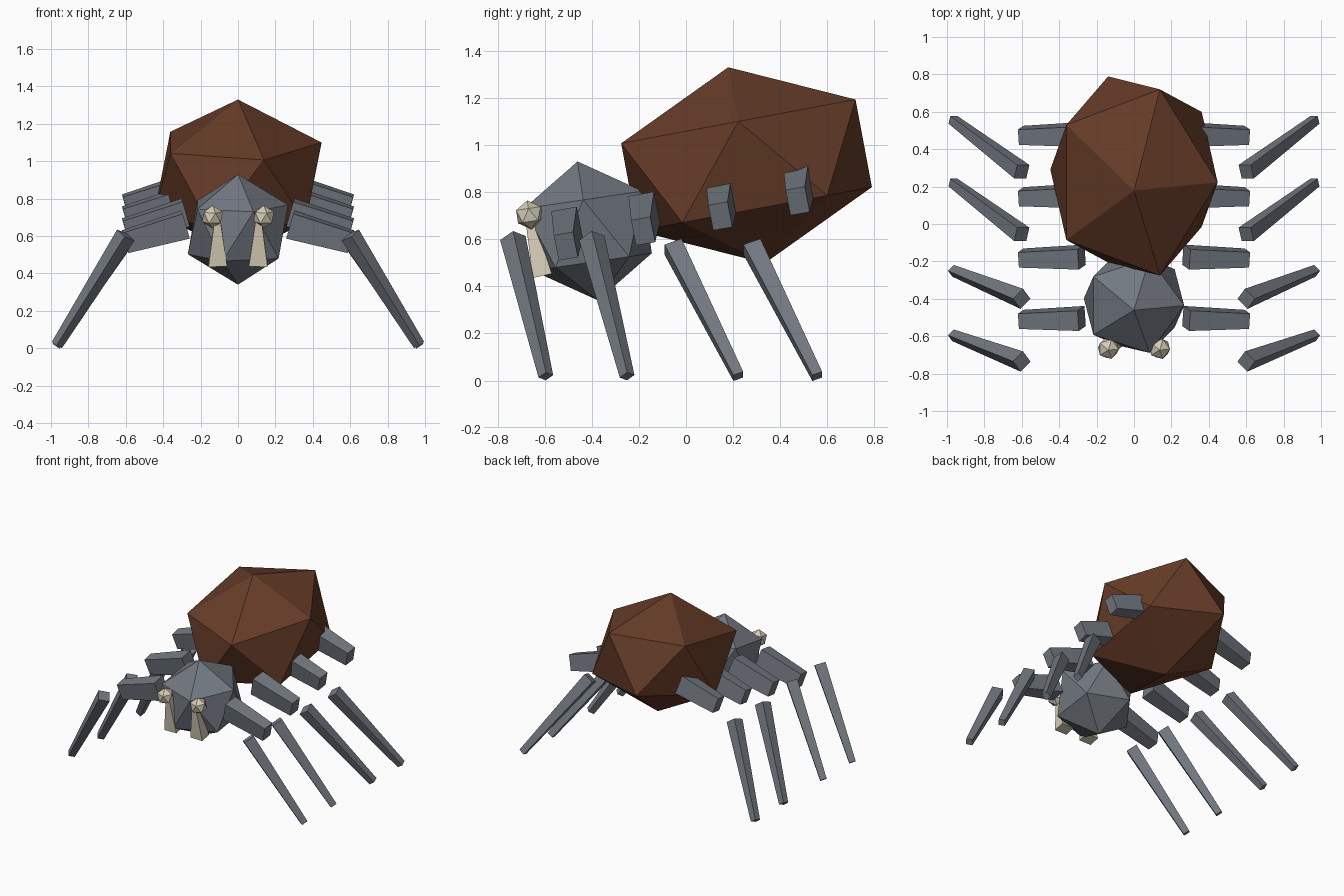
import bpy
import bmesh
from math import radians
from mathutils import Vector, Matrix

cube = bpy.data.objects.get("Cube")
if cube:
    bpy.data.objects.remove(cube, do_unlink=True)


def material(name, colour):
    mat = bpy.data.materials.new(name)
    mat.use_nodes = True
    mat.diffuse_color = (*colour, 1)
    mat.node_tree.nodes["Principled BSDF"].inputs["Base Color"].default_value = (*colour, 1)
    return mat


brown = material("brown", (0.133, 0.045, 0.021))
grey = material("slate_grey", (0.17, 0.19, 0.22))
bone = material("bone", (0.66, 0.60, 0.46))


def finish(name, bm, mat):
    bmesh.ops.recalc_face_normals(bm, faces=bm.faces[:])
    mesh = bpy.data.meshes.new(name)
    bm.to_mesh(mesh)
    bm.free()
    mesh.materials.append(mat)
    obj = bpy.data.objects.new(name, mesh)
    bpy.context.collection.objects.link(obj)
    return obj


def ball(name, centre, radii, tilt, mat):
    """Twenty-sided ball, scaled and then pitched about x."""
    bm = bmesh.new()
    bmesh.ops.create_icosphere(bm, subdivisions=1, radius=1)
    obj = finish(name, bm, mat)
    obj.location = centre
    obj.scale = radii
    obj.rotation_euler.x = radians(tilt)


def tapered_box(name, start, end, start_size, end_size, side_hint, mat, mirror):
    """Box between two points, with its own width and height at each end."""
    start, end = Vector(start), Vector(end)
    axis = (end - start).normalized()
    side = Vector(side_hint)
    side = (side - axis * side.dot(axis)).normalized()
    up = axis.cross(side)
    bm = bmesh.new()
    rings = []
    for point, (w, h) in ((start, start_size), (end, end_size)):
        rings.append([bm.verts.new(point + side * w * a / 2 + up * h * b / 2)
                      for a, b in ((-1, -1), (1, -1), (1, 1), (-1, 1))])
    for ring in rings:
        bm.faces.new(ring)
    for i in range(4):
        j = (i + 1) % 4
        bm.faces.new((rings[0][i], rings[0][j], rings[1][j], rings[1][i]))
    bmesh.ops.transform(bm, matrix=Matrix.Diagonal((mirror, 1, 1, 1)), verts=bm.verts[:])
    finish(name, bm, mat)


# Body
ball("abdomen", (0, 0.257, 0.914), (0.5, 0.595, 0.423), 10.6, brown)
ball("head", (0, -0.417, 0.635), (0.3, 0.3, 0.298), 8.4, grey)

# Lower legs: hip y, foot y, top height, direction of the side faces
shins = [(-0.735, -0.595, 0.605, (1, 1, 0)),
         (-0.40, -0.25, 0.605, (1, 1, 0)),
         (-0.055, 0.222, 0.568, (0, 1, 0)),
         (0.28, 0.557, 0.568, (0, 1, 0))]

for label, s in (("left", 1), ("right", -1)):
    # Face
    ball(label + "_eye", (s * 0.137, -0.665, 0.703), (0.062,) * 3, 8.4, bone)
    tapered_box(label + "_fang", (0.108, -0.61, 0.445), (0.11, -0.665, 0.69),
                (0.1, 0.082), (0.03, 0.035), (1, 0, 0), bone, s)

    # Legs
    for i, (top_y, foot_y, top_z, hint) in enumerate(shins):
        y, z = -0.51 + 0.328 * i, 0.57 + 0.064 * i
        tapered_box(f"{label}_upper_leg_{i + 1}", (0.28, y + 0.005, z + 0.092), (0.603, y, z),
                    (0.11, 0.14), (0.083, 0.113), (0, 0.98, 0.19), grey, s)
        tapered_box(f"{label}_lower_leg_{i + 1}", (0.6, top_y, top_z), (0.968, foot_y, 0.018),
                    (0.078, 0.078), (0.045, 0.045), hint, grey, s)
